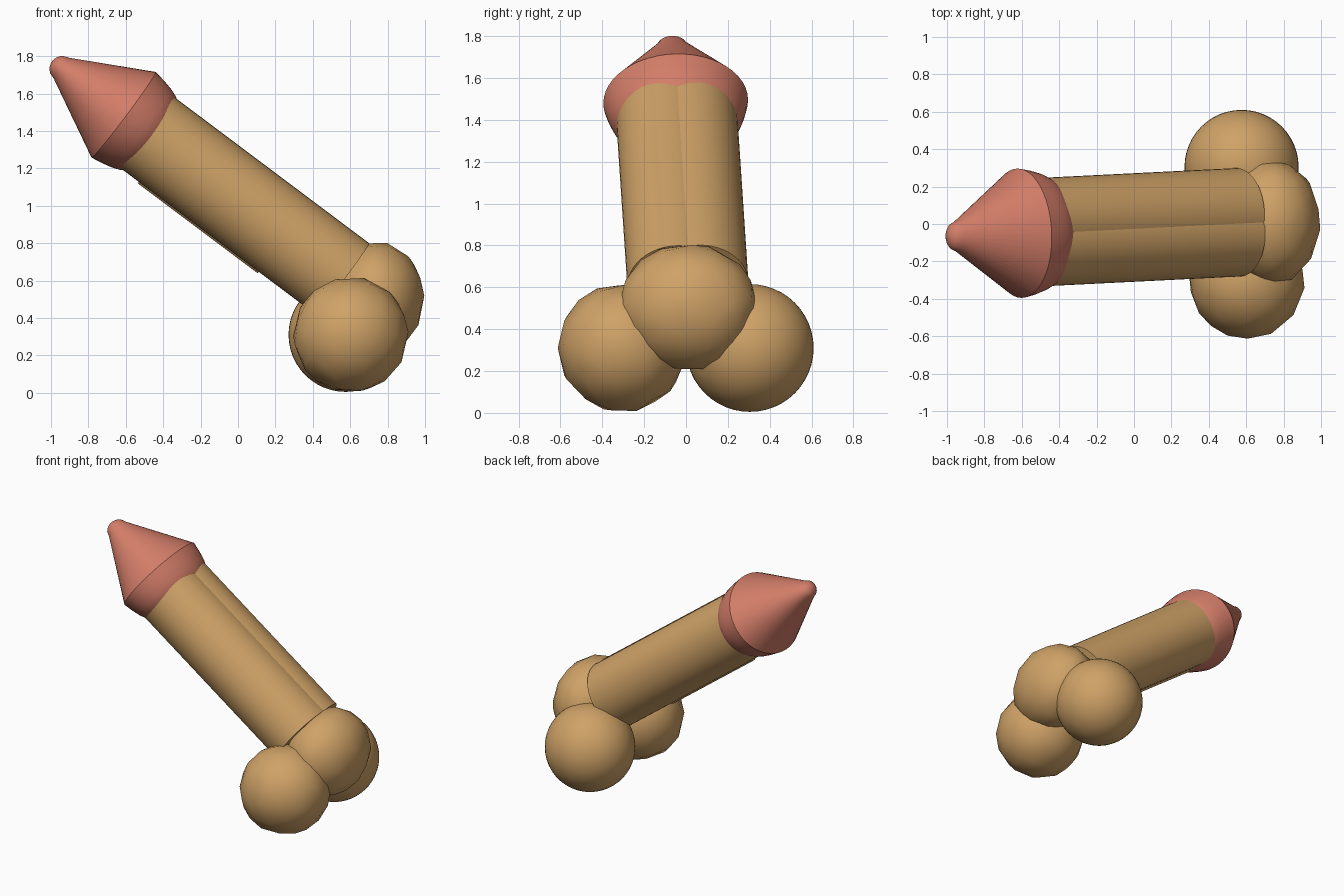
import bpy
import math
from mathutils import Matrix, Vector

cube = bpy.data.objects.get("Cube")
if cube:
    bpy.data.objects.remove(cube, do_unlink=True)


def material(name, colour):
    m = bpy.data.materials.new(name)
    m.use_nodes = True
    m.diffuse_color = (*colour, 1)
    m.node_tree.nodes["Principled BSDF"].inputs["Base Color"].default_value = (*colour, 1)
    return m


tan = material("warm_tan", (0.62, 0.36, 0.135))
pink = material("coral_pink", (0.65, 0.205, 0.14))

# Tilted frame: local z runs up the shaft, local y is its upper side
axis = Vector((-0.8, -0.04, 0.6)).normalized()
upper = Vector((0.6, 0, 0.8))
side = upper.cross(axis).normalized()
upper = axis.cross(side)
frame = Matrix((side, upper, axis)).transposed().to_4x4()
frame.translation = (0.493, 0.006, 0.658)


def finish(name, mat, angle=40):
    ob = bpy.context.object
    ob.name = name
    ob.data.materials.append(mat)
    bpy.ops.object.shade_smooth_by_angle(angle=math.radians(angle))
    return ob


def rod(name, x, y, radius, start, end):
    bpy.ops.mesh.primitive_cylinder_add(vertices=48, radius=radius, depth=end - start)
    ob = finish(name, tan)
    ob.matrix_world = frame @ Matrix.Translation((x, y, (start + end) / 2))


def ball(name, centre, size, faceted):
    if faceted:
        bpy.ops.mesh.primitive_ico_sphere_add(subdivisions=4, radius=1)
    else:
        bpy.ops.mesh.primitive_uv_sphere_add(segments=48, ring_count=24, radius=1)
    ob = finish(name, tan)
    ob.location = centre
    ob.scale = size
    if faceted:
        mod = ob.modifiers.new("coarse_facets", "DECIMATE")
        mod.ratio = 0.13


# Shaft: two overlapping rods that leave a shallow groove, with a ridge below
for label, x in (("left", -0.052), ("right", 0.052)):
    rod("shaft_" + label, x, 0, 0.238, -0.08, 1.26)
rod("underside_ridge", 0, -0.222, 0.026, 0.3, 1.1)

# Pointed cap: domed back, sharp rim, straight cone and rounded tip
profile = [(0, 1.1), (0.17, 1.12), (0.215, 1.17), (0.245, 1.215),
           (0.262, 1.26), (0.276, 1.32), (0.286, 1.382), (0.068, 1.80)]
for i in range(1, 6):
    a = math.radians(25 + i * 13)
    profile.append((0.073 * math.cos(a), 1.782 + 0.078 * math.sin(a)))
sides = 48
verts = [(1.21 * r * math.cos(2 * math.pi * k / sides),
          r * math.sin(2 * math.pi * k / sides), t)
         for r, t in profile for k in range(sides)]
faces = [(j * sides + k, j * sides + (k + 1) % sides,
          (j + 1) * sides + (k + 1) % sides, (j + 1) * sides + k)
         for j in range(1, len(profile) - 1) for k in range(sides)]
faces.append(tuple(range(sides, 2 * sides))[::-1])
faces.append(tuple(range((len(profile) - 1) * sides, len(profile) * sides)))
mesh = bpy.data.meshes.new("pointed_cap")
mesh.from_pydata(verts[sides:], [], [tuple(v - sides for v in f) for f in faces])
cap = bpy.data.objects.new("pointed_cap", mesh)
bpy.context.collection.objects.link(cap)
bpy.ops.object.select_all(action="DESELECT")
cap.select_set(True)
bpy.context.view_layer.objects.active = cap
finish("pointed_cap", pink, 30).matrix_world = frame

# Base balls: one smooth, two coarse
ball("left_ball", (0.575, 0.305, 0.31), (0.305, 0.305, 0.305), False)
ball("right_ball", (0.603, -0.305, 0.31), (0.305, 0.305, 0.305), True)
ball("rear_ball", (0.735, 0.01, 0.505), (0.258, 0.33, 0.3), True)
